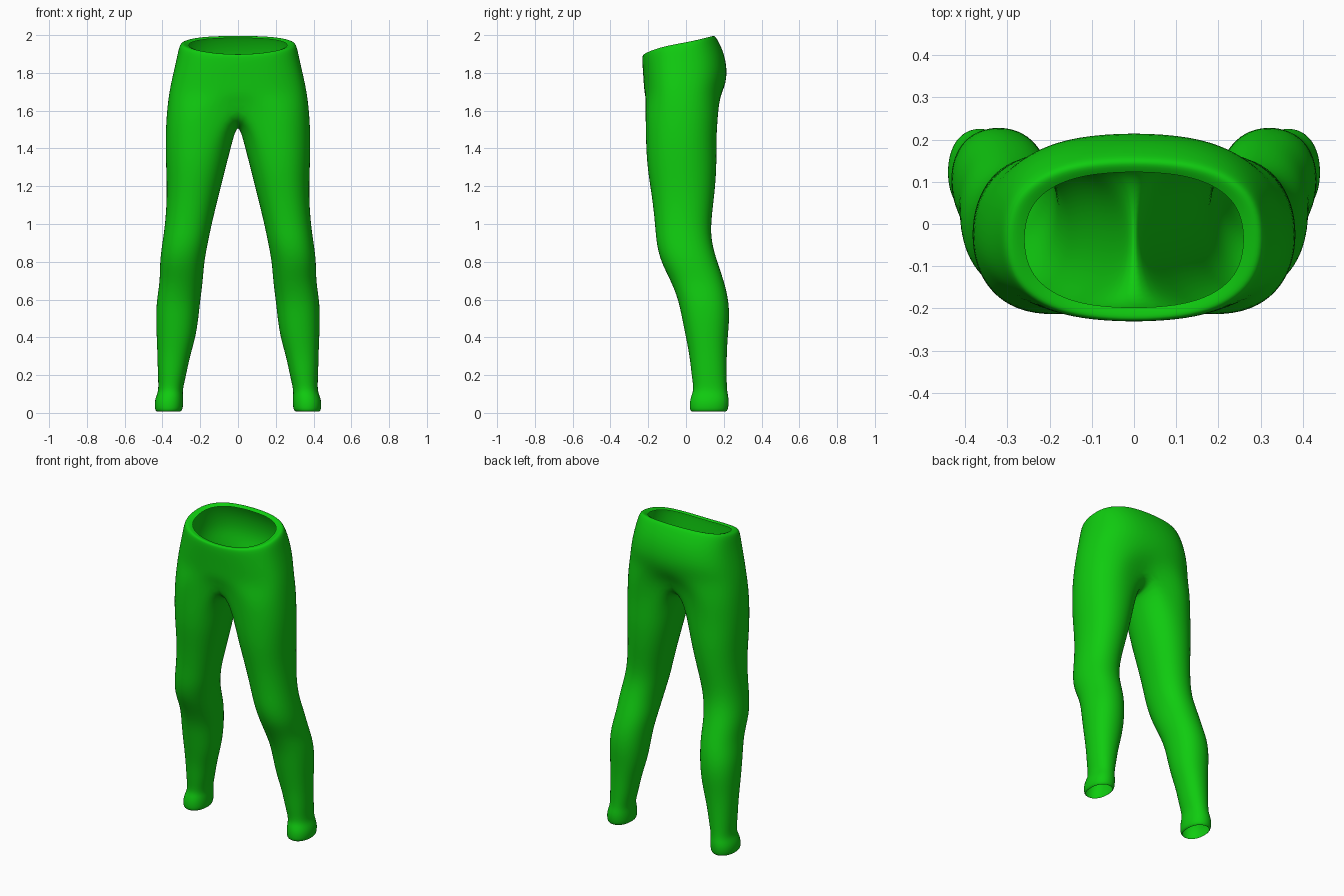
import bpy, bmesh
from math import sin, cos, pi, radians

cube = bpy.data.objects.get("Cube")
if cube:
    bpy.data.objects.remove(cube)

green = bpy.data.materials.new("bright green")
green.use_nodes = True
colour = (0.005, 0.6, 0.005, 1)
green.diffuse_color = colour
green.node_tree.nodes["Principled BSDF"].inputs["Base Color"].default_value = colour

SIDES = 16      # points round a leg
OUTER = 10      # last point of the outer arc (0 = front, 10 = back)


def bend(value, power):
    return (abs(value) ** power) * (1 if value > 0 else -1)


def leg_ring(z, x0, x1, y0, y1, power=0.92):
    """Closed section of one leg, starting at the inner front."""
    points = []
    for i in range(SIDES):
        a = radians(67.5 + 22.5 * i)
        points.append(((x0 + x1) / 2 - bend(cos(a), power) * (x1 - x0) * 0.512,
                       (y0 + y1) / 2 - bend(sin(a), power) * (y1 - y0) * 0.512, z))
    return points


def hip_ring(x, front, back, z_front, z_back, power=0.8):
    """Half section of the hips, from front centre to back centre."""
    points = []
    for i in range(OUTER + 1):
        a = pi * i / OUTER
        t = (1 - cos(a)) / 2
        mid = -0.035
        reach = (back - mid) if cos(a) < 0 else (mid - front)
        px = 0 if i in (0, OUTER) else x * 1.01 * sin(a) ** power
        points.append((px, mid - bend(cos(a), power) * reach,
                       z_front + (z_back - z_front) * t ** 0.75))
    return points


# Leg sections from cuff to thigh: height, inner, outer, front, back
legs = [(0.008, 0.305, 0.43, 0.03, 0.212), (0.015, 0.293, 0.44, 0.02, 0.222),
        (0.06, 0.29, 0.442, 0.02, 0.227), (0.095, 0.292, 0.43, 0.03, 0.222),
        (0.125, 0.293, 0.42, 0.042, 0.216), (0.2, 0.275, 0.424, 0.03, 0.215),
        (0.3, 0.255, 0.426, 0.02, 0.215), (0.4, 0.225, 0.43, 0.0, 0.22),
        (0.5, 0.21, 0.434, -0.02, 0.23), (0.6, 0.2, 0.43, -0.04, 0.225),
        (0.7, 0.186, 0.412, -0.08, 0.2), (0.8, 0.18, 0.414, -0.133, 0.165),
        (0.9, 0.16, 0.4, -0.157, 0.135), (1.0, 0.14, 0.385, -0.163, 0.13),
        (1.15, 0.103, 0.375, -0.18, 0.15), (1.3, 0.065, 0.38, -0.205, 0.162),
        (1.44, 0.03, 0.384, -0.212, 0.16)]

# Hip sections up to the rolled waist: half width, front, back, heights
hips = [(0.366, -0.222, 0.2, 1.68, 1.7), (0.348, -0.227, 0.224, 1.76, 1.79),
        (0.325, -0.233, 0.208, 1.84, 1.9), (0.312, -0.234, 0.168, 1.885, 1.98),
        (0.297, -0.228, 0.15, 1.9, 2.003), (0.26, -0.2, 0.125, 1.893, 1.985)]

bm = bmesh.new()
rings = [[bm.verts.new(p) for p in leg_ring(*s)] for s in legs]

# Crotch section: outer arc round the thigh, inner arc on the centre plane
crotch = leg_ring(1.58, -0.01, 0.378, -0.217, 0.172)
crotch[0] = (0, -0.19, 1.645)
crotch[1] = (crotch[1][0], crotch[1][1], 1.6)
crotch[OUTER] = (0, 0.135, 1.64)
crotch[OUTER - 1] = (crotch[OUTER - 1][0], crotch[OUTER - 1][1], 1.595)
for k, (y, z) in enumerate([(0.09, 1.58), (0.03, 1.545), (-0.03, 1.535),
                            (-0.09, 1.545), (-0.15, 1.59)]):
    crotch[OUTER + 1 + k] = (0, y, z)
rings.append([bm.verts.new(p) for p in crotch])

for low, high in zip(rings, rings[1:]):
    for i in range(SIDES):
        j = (i + 1) % SIDES
        bm.faces.new((low[i], low[j], high[j], high[i]))

# Hips continue from the outer arc only
low = rings[-1]
for section in hips:
    high = [bm.verts.new(p) for p in hip_ring(*section)]
    for i in range(OUTER):
        bm.faces.new((low[i], low[i + 1], high[i + 1], high[i]))
    low = high

bmesh.ops.recalc_face_normals(bm, faces=bm.faces)
if max(bm.faces, key=lambda f: f.calc_center_median().x).normal.x < 0:
    bmesh.ops.reverse_faces(bm, faces=bm.faces)

mesh = bpy.data.meshes.new("leggings")
bm.to_mesh(mesh)
bm.free()
mesh.materials.append(green)
mesh.shade_smooth()
leggings = bpy.data.objects.new("leggings", mesh)
bpy.context.collection.objects.link(leggings)

# Mirror to the other leg and smooth the surface
mirror = leggings.modifiers.new("mirror", 'MIRROR')
mirror.use_clip = True
mirror.merge_threshold = 0.002
smooth = leggings.modifiers.new("smooth", 'SUBSURF')
smooth.levels = smooth.render_levels = 2
